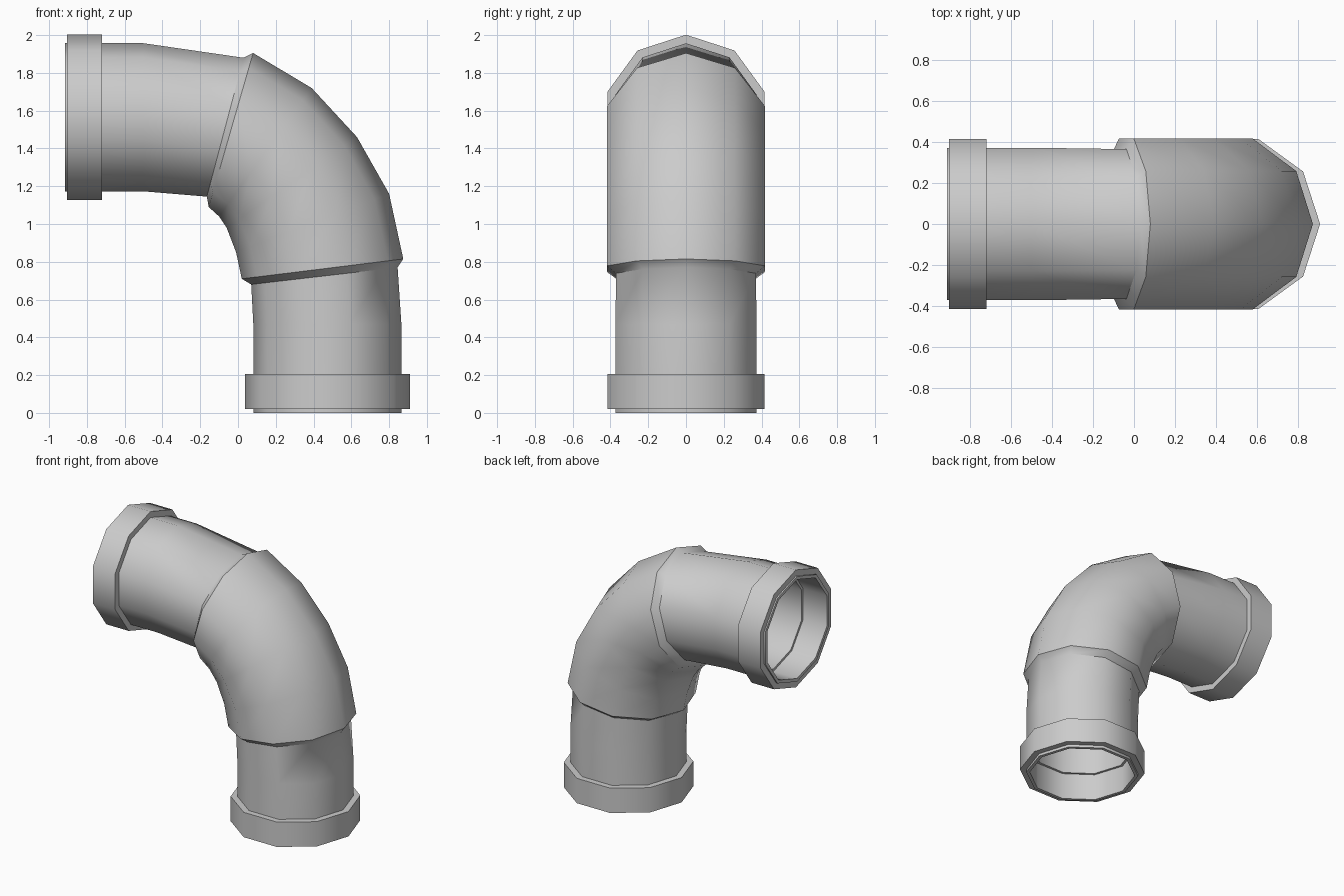
import bpy, bmesh, math
from mathutils import Vector

if "Cube" in bpy.data.objects:
    bpy.data.objects.remove(bpy.data.objects["Cube"])

SIDES = 10


def station(inner, outer, ry):
    """Ring given by its inner-bend and outer-bend (x, z) points and y radius."""
    i, o = Vector((inner[0], 0, inner[1])), Vector((outer[0], 0, outer[1]))
    return (i + o) / 2, (o - i) / 2, ry


def resized(st, r):
    c, u, ry = st
    return c, u.normalized() * r, r


def closed_loft(name, stations):
    """Loft ten-sided rings and join the last back to the first."""
    bm = bmesh.new()
    rings = []
    for c, u, ry in stations:
        ring = []
        for k in range(SIDES):
            a = math.tau * k / SIDES
            ring.append(bm.verts.new(c + u * math.cos(a) + Vector((0, ry * math.sin(a), 0))))
        rings.append(ring)
    for n, ring in enumerate(rings):
        nxt = rings[(n + 1) % len(rings)]
        for k in range(SIDES):
            j = (k + 1) % SIDES
            bm.faces.new((ring[k], ring[j], nxt[j], nxt[k]))
    bmesh.ops.recalc_face_normals(bm, faces=bm.faces)
    me = bpy.data.meshes.new(name)
    bm.to_mesh(me)
    bm.free()
    ob = bpy.data.objects.new(name, me)
    bpy.context.collection.objects.link(ob)
    bpy.ops.object.select_all(action='DESELECT')
    ob.select_set(True)
    bpy.context.view_layer.objects.active = ob
    bpy.ops.object.shade_smooth_by_angle(angle=math.radians(40))
    return ob


def low(z, r):
    return station((0.473 - r, z), (0.473 + r, z), r)


def high(x, r):
    return station((x, 1.565 - r), (x, 1.565 + r), r)


# Bent pipe: lower pipe, wide elbow, upper pipe
outer = [
    low(0, 0.392), low(0.47, 0.392),
    station((0.07, 0.68), (0.845, 0.77), 0.39),
    station((0.02, 0.71), (0.875, 0.815), 0.44),
    station((-0.01, 0.85), (0.80, 1.16), 0.44),
    station((-0.06, 0.98), (0.63, 1.46), 0.44),
    station((-0.10, 1.04), (0.39, 1.72), 0.44),
    station((-0.155, 1.09), (0.08, 1.905), 0.44),
    station((-0.165, 1.145), (0.03, 1.88), 0.385),
    high(-0.5, 0.392), high(-0.915, 0.392),
]
# Bore with a small step inside each mouth
bore = [low(0, 0.368), low(0.2, 0.368), low(0.2, 0.35)]
bore += [resized(s, 0.35) for s in outer[1:-1]]
bore += [high(-0.72, 0.35), high(-0.72, 0.368), high(-0.915, 0.368)]
closed_loft("bent_pipe", outer + bore[::-1])

# Collars around both mouths
for name, ring, a, b in (("lower_collar", low, 0.02, 0.205),
                         ("upper_collar", high, -0.905, -0.72)):
    closed_loft(name, [ring(a, 0.385), ring(a, 0.437), ring(b, 0.437), ring(b, 0.385)])
